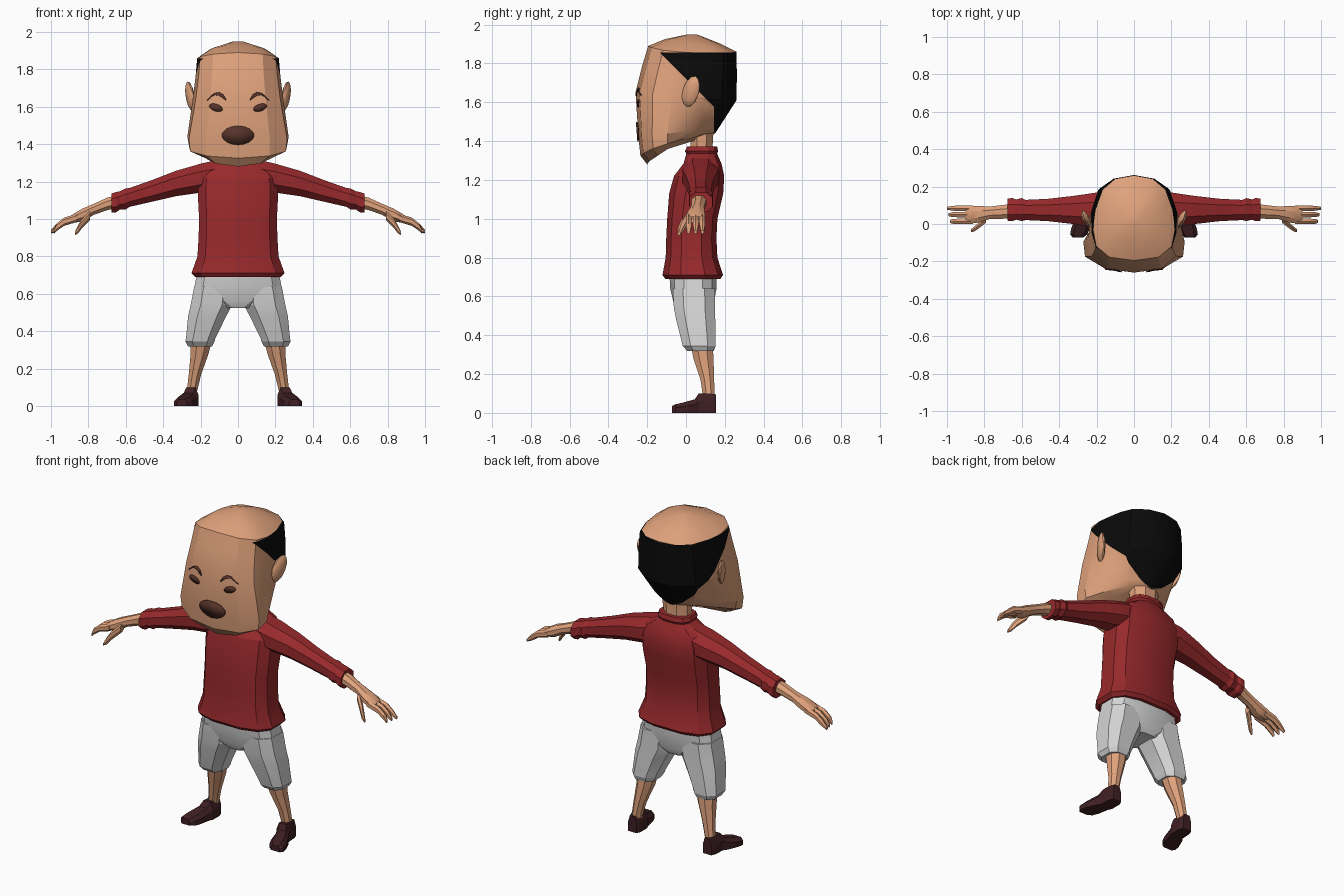
import bpy, bmesh, math
from mathutils import Matrix, Vector
from mathutils.bvhtree import BVHTree

cube = bpy.data.objects.get("Cube")
if cube:
    bpy.data.objects.remove(cube, do_unlink=True)


def material(name, r, g, b):
    m = bpy.data.materials.new(name)
    m.use_nodes = True
    m.diffuse_color = (r, g, b, 1)
    bsdf = next(n for n in m.node_tree.nodes if n.type == 'BSDF_PRINCIPLED')
    bsdf.inputs["Base Color"].default_value = (r, g, b, 1)
    bsdf.inputs["Roughness"].default_value = 0.9
    return m


SKIN = material("skin", .74, .36, .2)
HAIR = material("black hair", .003, .003, .003)
SHIRT = material("red cloth", .31, .022, .025)
SHORTS = material("pale grey cloth", .66, .66, .66)
SHOE = material("dark brown leather", .05, .014, .017)
PAINT = material("brown face paint", .095, .033, .023)


def finish(name, bm, mats, mirror=False, angle=20):
    """Turn a bmesh into an object, optionally mirrored across x."""
    bmesh.ops.recalc_face_normals(bm, faces=bm.faces)
    me = bpy.data.meshes.new(name)
    bm.to_mesh(me)
    bm.free()
    for m in mats:
        me.materials.append(m)
    me.shade_smooth()
    me.set_sharp_from_angle(angle=math.radians(angle))
    ob = bpy.data.objects.new(name, me)
    bpy.context.scene.collection.objects.link(ob)
    if mirror:
        ob.modifiers.new("Mirror", 'MIRROR')
    return ob


def loft(rings):
    """Skin closed rings of points and cap both ends."""
    bm = bmesh.new()
    rows = [[bm.verts.new(p) for p in ring] for ring in rings]
    n = len(rows[0])
    for a, b in zip(rows, rows[1:]):
        for i in range(n):
            j = (i + 1) % n
            bm.faces.new((a[i], a[j], b[j], b[i]))
    bm.faces.new(rows[0])
    bm.faces.new(rows[-1])
    return bm


def tube(name, mat, axis, sections, n=8, power=1.0, mirror=True):
    """Sections are (x, y, z, radius a, radius b), square to the axis."""
    rings = []
    for x, y, z, ra, rb in sections:
        ring = []
        for i in range(n):
            t = math.tau * (i + .5) / n
            c, s = math.cos(t), math.sin(t)
            a = ra * math.copysign(abs(c) ** power, c)
            b = rb * math.copysign(abs(s) ** power, s)
            ring.append((x + a, y + b, z) if axis == 'Z' else (x, y + a, z + b))
        rings.append(ring)
    return finish(name, loft(rings), [mat], mirror)


# Head: tilted rings of (front y, front z, back y, back z, front width, back width, side lift)
head_rings = [
    (-.20, 1.28, .10, 1.42, .20, .07, .03),
    (-.235, 1.325, .15, 1.44, .278, .08, .02),
    (-.245, 1.42, .17, 1.47, .285, .12, 0),
    (-.26, 1.65, .26, 1.61, .245, .22, 0),
    (-.225, 1.79, .262, 1.74, .228, .215, -.01),
    (-.195, 1.89, .26, 1.86, .22, .20, -.02),
    (-.11, 1.925, .17, 1.905, .15, .14, -.01),
    (.0, 1.948, .06, 1.948, .03, .03, 0),
]
half = [(0, 0), (.6, .04), (.92, .17), (1, .36), (1, .6), (.85, .85), (.5, .96), (0, 1)]
outline = half + [(-x, t) for x, t in half[-2:0:-1]]
rings = []
for yf, zf, yb, zb, wf, wb, lift in head_rings:
    ring = []
    for x, t in outline:
        w = wf + (wb - wf) * max(0, (t - .3) / .7)
        ring.append((x * w, yf + (yb - yf) * t, zf + (zb - zf) * t + lift * x * x))
    rings.append(ring)
bm = loft(rings)
bmesh.ops.recalc_face_normals(bm, faces=bm.faces)
face_tree = BVHTree.FromBMesh(bm)

# Hair: cut the hairline, then colour the back of the skull
for co, no in (((0, 0, 1.72), (0, 1, 1)), ((0, .145, 0), (0, 1, 0)), ((0, 0, 1.857), (0, 0, 1))):
    bmesh.ops.bisect_plane(bm, geom=bm.verts[:] + bm.edges[:] + bm.faces[:],
                           plane_co=co, plane_no=Vector(no).normalized(), dist=1e-5)
for f in bm.faces:
    c = f.calc_center_median()
    if c.z < 1.857 and (c.y + c.z > 1.72 or c.y > .145):
        f.material_index = 1
finish("head", bm, [SKIN, HAIR], angle=25)


# Painted features: thin strips laid on the face
def face_strip(name, columns, mirror):
    bm = bmesh.new()
    rows = []
    for x, z, h in columns:
        pair = []
        for zz in (z - h, z + h):
            hit = face_tree.ray_cast(Vector((x, -1, zz)), Vector((0, 1, 0)))[0]
            pair.append(bm.verts.new((x, hit.y - .006, zz)))
        rows.append(pair)
    for a, b in zip(rows, rows[1:]):
        bm.faces.new((a[0], b[0], b[1], a[1]))
    ob = finish(name, bm, [PAINT], mirror)
    solid = ob.modifiers.new("Thickness", 'SOLIDIFY')
    solid.thickness = .004
    solid.offset = 0


def oval(cx, cz, w, h, slope=0, n=8):
    cols = []
    for i in range(n + 1):
        u = -math.cos(math.pi * i / n)
        cols.append((cx + w * u, cz + slope * w * u, h * math.sqrt(max(.02, 1 - u * u))))
    return cols


face_strip("mouth", oval(0, 1.447, .085, .051), False)
face_strip("eye", oval(.118, 1.595, .036, .02, .25), True)
face_strip("eyebrow", [(.065, 1.638, .005), (.08, 1.656, .01), (.1, 1.668, .009),
                       (.125, 1.668, .005), (.145, 1.655, .003), (.165, 1.635, .002)], True)

# Ears
bm = bmesh.new()
turn = (Matrix.Rotation(.2, 4, 'Y') @ Matrix.Rotation(-.3, 4, 'X') @ Matrix.Rotation(-.4, 4, 'Z'))
bmesh.ops.create_icosphere(bm, subdivisions=2, radius=1, matrix=Matrix.Translation((.255, .025, 1.655))
                           @ turn @ Matrix.Diagonal((.02, .045, .085, 1)))
finish("ear", bm, [SKIN], True, 30)

# Neck
tube("neck", SKIN, 'Z', [(0, .08, 1.3, .09, .07), (0, .08, 1.38, .085, .062),
                         (0, .085, 1.5, .1, .065)], mirror=False)

# Shirt body with hem and collar: (z, half width, front y, back y)
body = [(.69, .235, -.11, .18), (.71, .255, -.125, .195), (.80, .222, -.108, .165),
        (.90, .216, -.105, .16), (1.0, .213, -.1, .165), (1.13, .22, -.09, .195),
        (1.22, .215, -.065, .2), (1.285, .18, -.015, .185), (1.335, .1, .0, .162),
        (1.348, .108, -.008, .168), (1.372, .1, .005, .162)]
tube("shirt_body", SHIRT, 'Z', [(0, (f + b) / 2, z, w, (b - f) / 2) for z, w, f, b in body],
     n=12, power=.7, mirror=False)

# Sleeves with cuffs
tube("sleeve", SHIRT, 'X', [
    (.08, .075, 1.235, .09, .095), (.2, .075, 1.218, .1, .083), (.33, .075, 1.19, .08, .073),
    (.46, .075, 1.15, .064, .062), (.58, .075, 1.115, .058, .054), (.60, .077, 1.107, .066, .06),
    (.63, .077, 1.1, .058, .052), (.65, .077, 1.09, .066, .058), (.675, .077, 1.085, .064, .055)],
    power=.9)

# Forearms and palms
tube("forearm_and_palm", SKIN, 'X', [
    (.62, .07, 1.1, .042, .038), (.70, .065, 1.08, .04, .036), (.77, .06, 1.052, .036, .032),
    (.83, .052, 1.022, .048, .037), (.88, .05, 1.003, .052, .026), (.90, .05, .995, .045, .018)])

# Fingers and thumbs
for i, y in enumerate((.084, .05, .014)):
    tip = 1.0 - .008 * i
    tube(f"finger_{i + 1}", SKIN, 'X', [
        (.86, y, 1.006, .017, .022), (.93, y, .985, .017, .022),
        (.97, y, .955, .015, .02), (tip, y, .932, .009, .01)], n=6)
tube("thumb", SKIN, 'X', [(.79, .025, 1.02, .02, .026), (.835, -.012, .975, .018, .026),
                          (.855, -.028, .945, .015, .022), (.872, -.036, .922, .008, .008)], n=6)

# Shorts
tube("shorts_hips", SHORTS, 'Z', [
    (0, .04, .525, .08, .085), (0, .04, .56, .18, .105), (0, .038, .64, .238, .122),
    (0, .036, .72, .222, .125)], n=12, power=.7, mirror=False)
tube("shorts_leg", SHORTS, 'Z', [
    (.13, .04, .64, .11, .115), (.142, .043, .54, .118, .112), (.165, .05, .48, .108, .107),
    (.2, .066, .36, .083, .092), (.203, .068, .345, .083, .09), (.203, .075, .318, .068, .072)],
    power=.75)

# Lower legs
tube("lower_leg", SKIN, 'Z', [
    (.195, .08, .36, .062, .062), (.205, .09, .28, .052, .056), (.23, .11, .17, .036, .038),
    (.246, .118, .08, .03, .032)])

# Shoes: (x, y, half width, height) from heel to toe
side = [(-1, 0), (1, 0), (1, .6), (.6, 1), (-.6, 1), (-1, .6)]
shoe = [(.25, .155, .028, .095), (.25, .13, .038, .1), (.252, .065, .04, .1), (.265, .045, .042, .07),
        (.285, -.02, .05, .052), (.295, -.055, .046, .044), (.3, -.072, .028, .035)]
finish("shoe", loft([[(x + a * w, y, b * h) for a, b in side] for x, y, w, h in shoe]),
       [SHOE], True)
